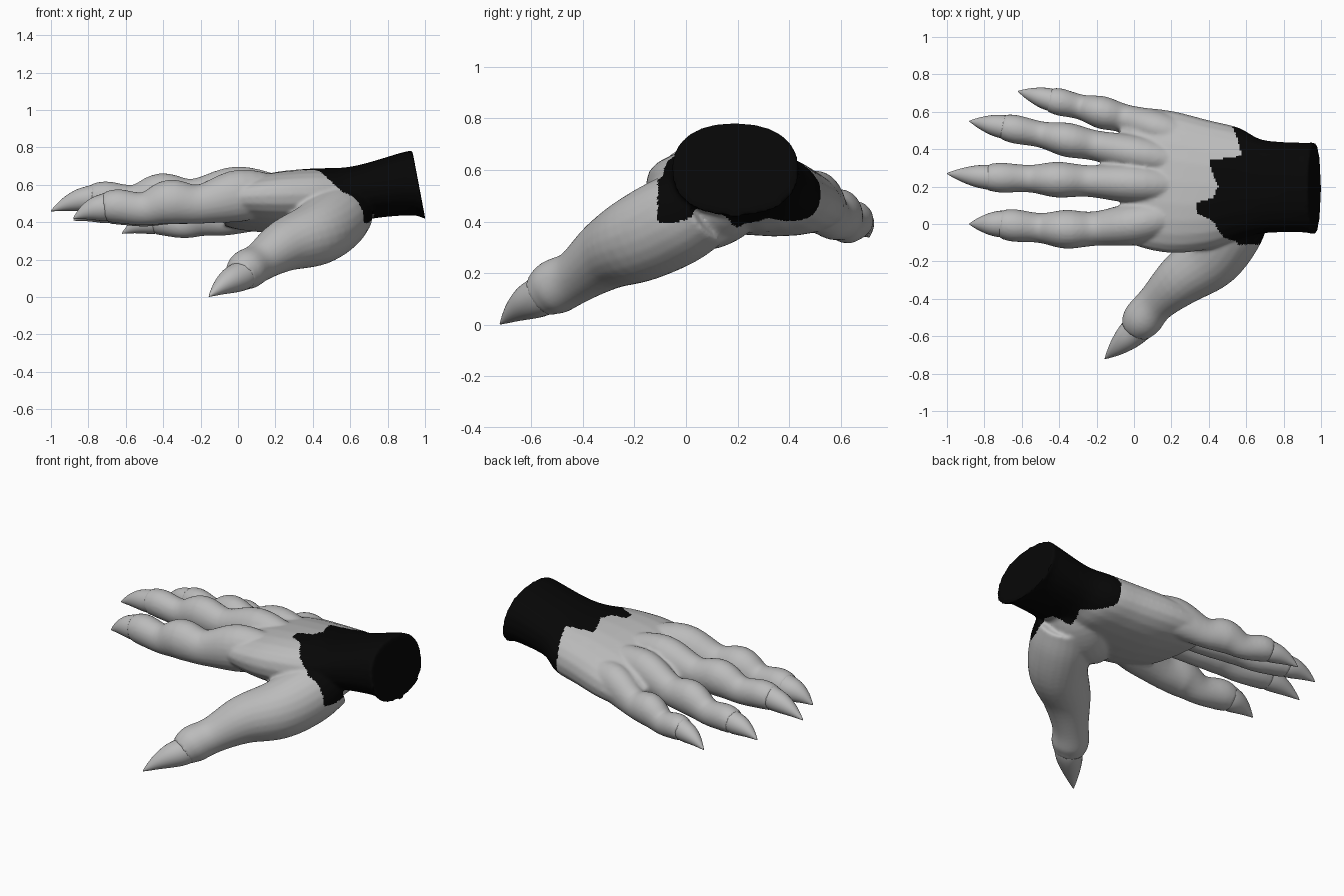
import bpy, bmesh, math
from mathutils import Vector

if "Cube" in bpy.data.objects:
    bpy.data.objects.remove(bpy.data.objects["Cube"])

SIDES = 24


def material(name, value):
    m = bpy.data.materials.new(name)
    m.diffuse_color = (value, value, value, 1)
    m.use_nodes = True
    m.node_tree.nodes["Principled BSDF"].inputs["Base Color"].default_value = m.diffuse_color
    return m


skin = material("grey skin", 0.5)
cuff = material("black cuff", 0.002)


def spline(pts, steps):
    """Catmull-Rom through the control sections."""
    p = [Vector(q) for q in pts]
    p = [2 * p[0] - p[1]] + p + [2 * p[-1] - p[-2]]
    out = []
    for i in range(1, len(p) - 2):
        a, b, c, d = p[i - 1:i + 3]
        for k in range(steps):
            t = k / steps
            out.append(0.5 * (2 * b + (c - a) * t + (2 * a - 5 * b + 4 * c - d) * t * t
                              + (3 * b - a - 3 * c + d) * t ** 3))
    return out + [p[-2]]


def tube(bm, sections, steps=5, lean=0.0, cut=0.0, upright=False, power=1.0):
    """Loft ellipses; each section is (x, y, z, half width, half height)."""
    rows = spline(sections, steps)
    rings = []
    for i, s in enumerate(rows):
        a, b = rows[max(i - 1, 0)], rows[min(i + 1, len(rows) - 1)]
        tan = Vector((b[0] - a[0], b[1] - a[1], b[2] - a[2])).normalized()
        if upright:
            tan = Vector((1, 0, 0))
        side = tan.cross(Vector((0, 0, 1))).normalized()
        up = side.cross(tan)
        f = i / (len(rows) - 1)
        ring = []
        for k in range(SIDES):
            ang = 2 * math.pi * k / SIDES
            u, v = (math.copysign(abs(w) ** power, w) for w in (math.cos(ang), math.sin(ang)))
            co = Vector(s[:3]) + side * (s[3] * u) + up * (s[4] * v)
            co.x -= cut * f * f * (co.z - s[2])
            co.z -= lean * (1 - f) * (co.y - s[1])
            ring.append(bm.verts.new(co))
        rings.append(ring)
    for r, q in zip(rings, rings[1:]):
        for k in range(SIDES):
            n = (k + 1) % SIDES
            bm.faces.new((r[k], r[n], q[n], q[k]))
    bm.faces.new(rings[0])
    bm.faces.new(rings[-1])


def finish(bm, name):
    bmesh.ops.recalc_face_normals(bm, faces=bm.faces)
    me = bpy.data.meshes.new(name)
    bm.to_mesh(me)
    bm.free()
    ob = bpy.data.objects.new(name, me)
    bpy.context.collection.objects.link(ob)
    return ob


def finger(base, root, size, bend_y, bend_z):
    """Knobbly finger: every one shares the same rhythm of joints."""
    joints = [(0, .77, .7, 0), (.07, .87, .8, 0), (.21, .8, .78, -.025), (.35, 1.04, 1.05, 0),
              (.51, .92, .92, -.025), (.74, 1.14, 1.22, 0), (1, .8, .7, -.02)]
    secs = []
    for t, wide, high, lift in joints:
        c = Vector(base).lerp(Vector(root), t)
        s = math.sin(math.pi * t)
        secs.append((c.x, c.y + bend_y * s, c.z + bend_z * s + lift,
                     size * wide, size * 1.14 * high))
    return secs


def claw(name, base, tip, w, h):
    """Tapered, gently hooked claw seated in the digit end."""
    base = Vector(base)
    secs = []
    for t in (-0.2, 0, 0.3, 0.6, 0.85, 1):
        c = base.lerp(Vector(tip), t)
        u = max(t, 0)
        c.z += 0.012 * math.sin(math.pi * u)
        r = 0.03 + 0.9 * (1 - u ** 1.7)
        secs.append((*c, w * r, h * r))
    bm = bmesh.new()
    tube(bm, secs, 3)
    ob = finish(bm, name)
    ob.data.materials.append(skin)
    for p in ob.data.polygons:
        p.use_smooth = True


# Palm and wrist, with a slanted end
hand_bm = bmesh.new()
tube(hand_bm, [
    (-0.07, .26, .475, .32, .08), (0.02, .25, .49, .37, .12), (0.2, .225, .505, .38, .155),
    (0.4, .21, .52, .345, .163), (0.56, .215, .53, .30, .16), (0.69, .2, .565, .25, .148),
    (0.9, .195, .605, .24, .168), (0.967, .19, .60, .248, .182)],
    lean=0.15, cut=0.19, upright=True, power=0.88)

# Heel of the hand, joining the thumb root to the palm
tube(hand_bm, [(.25, -.02, .46, .1, .09), (.42, .05, .43, .17, .14),
               (.54, .14, .455, .17, .13), (.64, .2, .52, .12, .1)])

# Fingers: claw tip, claw base, root in the palm, size, sideways and vertical bend
fingers = {
    "index": ((-.88, 0, .42), (-.71, 0, .48), (.28, .06, .57), .1, -.055, -.004),
    "middle": ((-1, .27, .46), (-.78, .25, .53), (.28, .2, .58), .092, .005, .005),
    "ring": ((-.88, .55, .41), (-.7, .52, .46), (.28, .32, .57), .088, 0, -.006),
    "little": ((-.62, .71, .34), (-.45, .665, .4), (.34, .44, .53), .084, .012, -.022),
}
for name, (tip, *shape) in fingers.items():
    secs = finger(*shape)
    tube(hand_bm, secs)
    claw(name + "_claw", secs[0][:3], tip, *secs[0][3:])

# Thumb, thickening into the heel of the hand
thumb = [(.01, -.565, .11, .085), (.045, -.51, .145, .107), (.12, -.42, .19, .105),
         (.25, -.3, .275, .14), (.41, -.18, .335, .17), (.51, -.04, .405, .178),
         (.58, .08, .47, .16)]
tube(hand_bm, [(*s, s[3]) for s in thumb])
claw("thumb_claw", thumb[0][:3], (-.155, -.72, .003), .085, .085)

# Fuse palm and digits into one skin
hand = finish(hand_bm, "hand")
rm = hand.modifiers.new("fuse", 'REMESH')
rm.mode = 'VOXEL'
rm.voxel_size = 0.01
sm = hand.modifiers.new("soften", 'SMOOTH')
sm.factor = 0.5
sm.iterations = 6
fused = bpy.data.meshes.new_from_object(
    hand.evaluated_get(bpy.context.evaluated_depsgraph_get()))
hand.modifiers.clear()
hand.data = fused
fused.materials.clear()
fused.materials.append(skin)
fused.materials.append(cuff)

# Ragged cuff edge: start x by angle around the wrist
edge = [(0, .53), (35, .58), (39, .4), (90, .45), (115, .42), (122, .34), (138, .34),
        (145, .42), (163, .48), (180, .57), (200, .65), (220, .73), (245, .72),
        (270, .63), (290, .64), (312, .67), (335, .54), (360, .53)]


def cuff_start(ang):
    for (a, x), (b, y) in zip(edge, edge[1:]):
        if a <= ang <= b:
            return x + (y - x) * (ang - a) / (b - a)
    return 0.5


for p in fused.polygons:
    c = p.center
    ang = math.degrees(math.atan2(c.z - 0.55, c.y - 0.2)) % 360
    p.material_index = 1 if c.x > cuff_start(ang) and c.y > -0.11 else 0
bpy.context.view_layer.objects.active = hand
hand.select_set(True)
bpy.ops.object.shade_smooth_by_angle(angle=math.radians(50))
